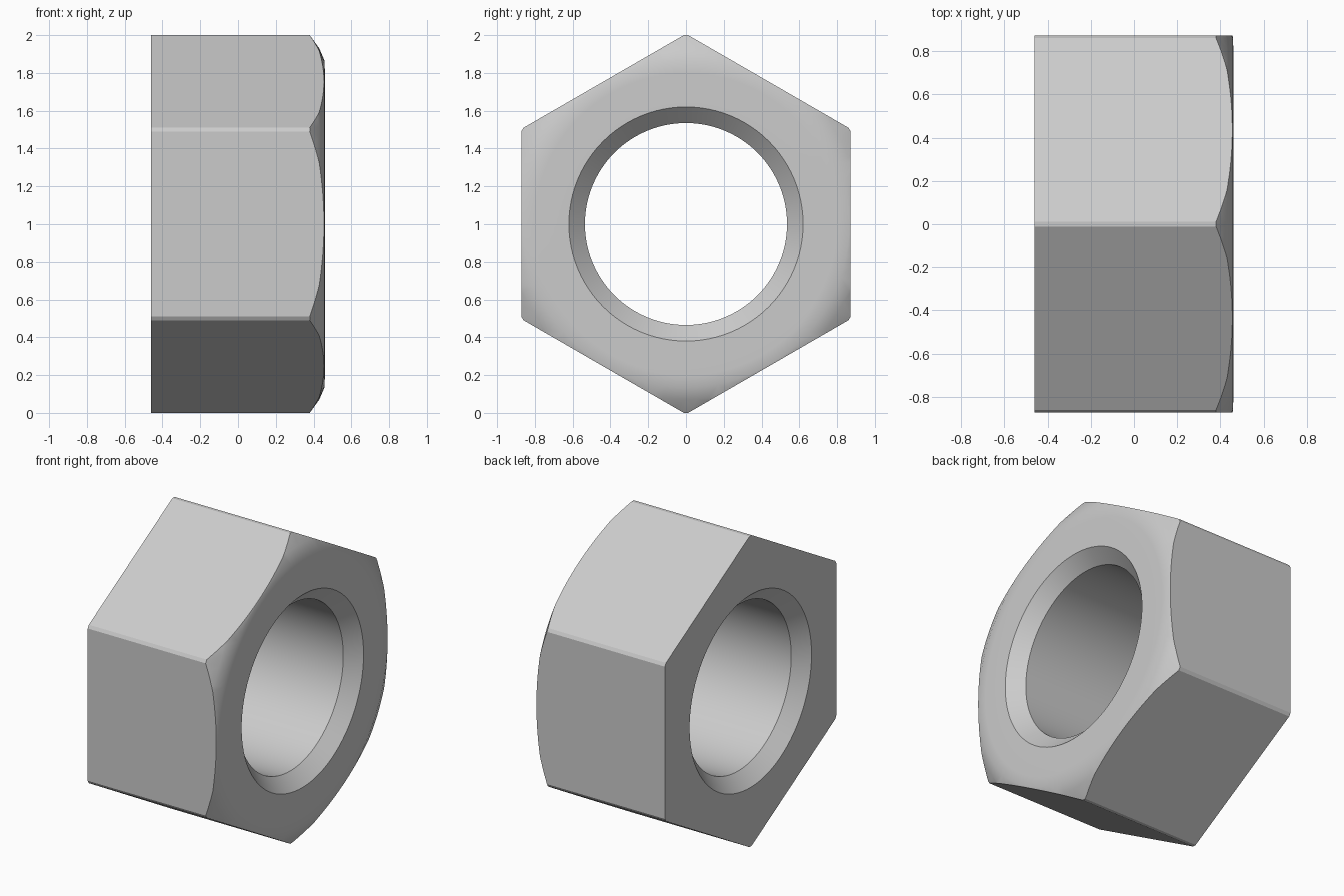
import bpy, bmesh
from math import pi, sin, cos, radians

if "Cube" in bpy.data.objects:
    bpy.data.objects.remove(bpy.data.objects["Cube"])

SEGS = 96      # roundness of bore and chamfer
HALF = 0.46    # half thickness along x


def ring_solid(name, rings, closed):
    """Skin rings of points; closed joins last ring to first, else caps the ends."""
    bm = bmesh.new()
    loops = [[bm.verts.new(p) for p in ring] for ring in rings]
    pairs = list(zip(loops, loops[1:]))
    if closed:
        pairs.append((loops[-1], loops[0]))
    else:
        bm.faces.new(loops[0])
        bm.faces.new(loops[-1])
    for a, b in pairs:
        for i in range(len(a)):
            j = (i + 1) % len(a)
            bm.faces.new((a[i], a[j], b[j], b[i]))
    bmesh.ops.recalc_face_normals(bm, faces=bm.faces)
    mesh = bpy.data.meshes.new(name)
    bm.to_mesh(mesh)
    bm.free()
    obj = bpy.data.objects.new(name, mesh)
    bpy.context.collection.objects.link(obj)
    return obj


def circle(x, r, angles):
    return [(x, r * sin(a), 1 + r * cos(a)) for a in angles]


# Turned body: (x, radius) with countersunk bore and one chamfered outer end
profile = [(-HALF, 0.62), (-HALF, 1.17), (0.26, 1.17), (0.38, 1.0),
           (0.43, 0.93), (0.458, 0.865), (HALF, 0.80), (HALF, 0.62),
           (0.375, 0.535), (-0.375, 0.535)]
round_angles = [2 * pi * i / SEGS for i in range(SEGS)]
nut = ring_solid("hex_nut", [circle(x, r, round_angles) for x, r in profile], True)

# Hexagonal prism with narrow flats on its corners
hex_angles = [radians(60 * i + d) for i in range(6) for d in (-0.65, 0.65)]
hexagon = ring_solid("hexagon_cutter",
                     [circle(x, 1.0, hex_angles) for x in (-0.6, 0.6)], False)
hexagon.hide_render = True

# Keep only what lies inside the hexagon
mod = nut.modifiers.new("hex_sides", 'BOOLEAN')
mod.operation = 'INTERSECT'
mod.solver = 'EXACT'
mod.object = hexagon
bpy.context.view_layer.objects.active = nut
nut.select_set(True)
bpy.ops.object.modifier_apply(modifier=mod.name)
bpy.data.objects.remove(hexagon)

# Smooth bore and chamfer, crisp edges elsewhere
bpy.ops.object.shade_smooth_by_angle(angle=radians(27))
